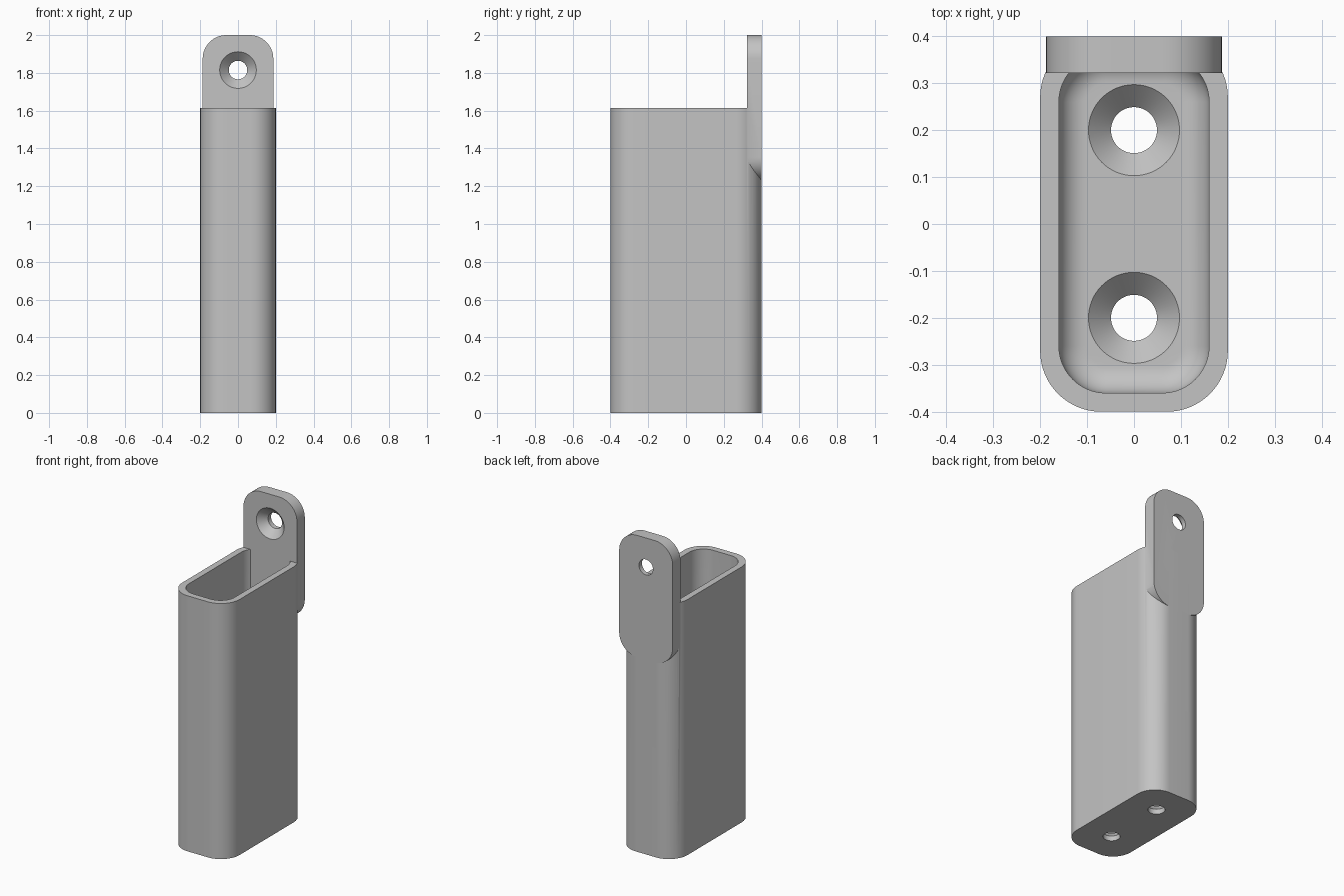
import bpy
import bmesh
from math import cos, sin, pi
from mathutils import Matrix

if "Cube" in bpy.data.objects:
    bpy.data.objects.remove(bpy.data.objects["Cube"], do_unlink=True)

SEG = 16  # segments per rounded corner

grey = bpy.data.materials.new("plain_grey")
grey.use_nodes = True
colour = (0.55, 0.55, 0.55, 1)
grey.diffuse_color = colour
grey.node_tree.nodes["Principled BSDF"].inputs["Base Color"].default_value = colour


def rounded_rect(half_w, half_h, r):
    """Counter-clockwise outline of a rounded rectangle."""
    points = []
    for i, (sx, sy) in enumerate([(1, 1), (-1, 1), (-1, -1), (1, -1)]):
        for k in range(SEG + 1):
            a = (i + k / SEG) * pi / 2
            points.append((sx * (half_w - r) + r * cos(a), sy * (half_h - r) + r * sin(a)))
    return points


def circle(r, n=64):
    return [(r * cos(2 * pi * k / n), r * sin(2 * pi * k / n)) for k in range(n)]


def loft(name, sections, matrix=Matrix()):
    """Closed solid through (outline, height) sections, bottom to top."""
    bm = bmesh.new()
    rings = [[bm.verts.new((x, y, z)) for x, y in outline] for outline, z in sections]
    for low, high in zip(rings, rings[1:]):
        n = len(low)
        for i in range(n):
            j = (i + 1) % n
            bm.faces.new((low[i], low[j], high[j], high[i]))
    bm.faces.new(rings[0][::-1])
    bm.faces.new(rings[-1])
    bmesh.ops.transform(bm, matrix=matrix, verts=bm.verts)
    bmesh.ops.recalc_face_normals(bm, faces=bm.faces)
    mesh = bpy.data.meshes.new(name)
    bm.to_mesh(mesh)
    bm.free()
    mesh.materials.append(grey)
    obj = bpy.data.objects.new(name, mesh)
    bpy.context.collection.objects.link(obj)
    return obj


def combine(target, other, operation):
    """Apply a boolean and remove the helper solid."""
    bpy.context.view_layer.objects.active = target
    mod = target.modifiers.new(operation, "BOOLEAN")
    mod.operation, mod.solver, mod.object = operation, "EXACT", other
    bpy.ops.object.modifier_apply(modifier=mod.name)
    bpy.data.objects.remove(other, do_unlink=True)


def screw_cutter(matrix):
    """Countersunk drill: the wide end is at local z = 0."""
    return loft("screw_cutter", [(circle(0.049), -0.12), (circle(0.049), -0.048),
                                 (circle(0.097), 0), (circle(0.097), 0.02)], matrix)


# Tall rounded sleeve
HEIGHT, FLOOR, FILLET = 1.615, 0.08, 0.06
outline = rounded_rect(0.2, 0.4, 0.13)
holder = loft("holder", [(outline, 0), (outline, HEIGHT)])

# Cavity with a filleted floor
sections = []
for k in range(13):
    a = k / 12 * pi / 2
    inset = FILLET * (1 - sin(a))
    sections.append((rounded_rect(0.16 - inset, 0.36 - inset, 0.1 - inset),
                     FLOOR + FILLET * (1 - cos(a))))
sections.append((rounded_rect(0.16, 0.36, 0.1), HEIGHT + 0.1))
combine(holder, loft("cavity", sections), "DIFFERENCE")

# Rounded mounting tab on the back
stand_up = Matrix.Translation((0, 0.4, 1.615)) @ Matrix.Rotation(pi / 2, 4, "X")
tab_outline = rounded_rect(0.187, 0.385, 0.125)
combine(holder, loft("tab", [(tab_outline, 0), (tab_outline, 0.078)], stand_up), "UNION")

# Countersunk holes in the floor and the tab
for y in (-0.2, 0.2):
    combine(holder, screw_cutter(Matrix.Translation((0, y, FLOOR))), "DIFFERENCE")
tab_face = Matrix.Translation((0, 0.322, 1.815)) @ Matrix.Rotation(pi / 2, 4, "X")
combine(holder, screw_cutter(tab_face), "DIFFERENCE")

# Smooth rounds, crisp edges
bpy.ops.object.select_all(action="DESELECT")
holder.select_set(True)
bpy.context.view_layer.objects.active = holder
bpy.ops.object.shade_smooth_by_angle(angle=pi / 6)
